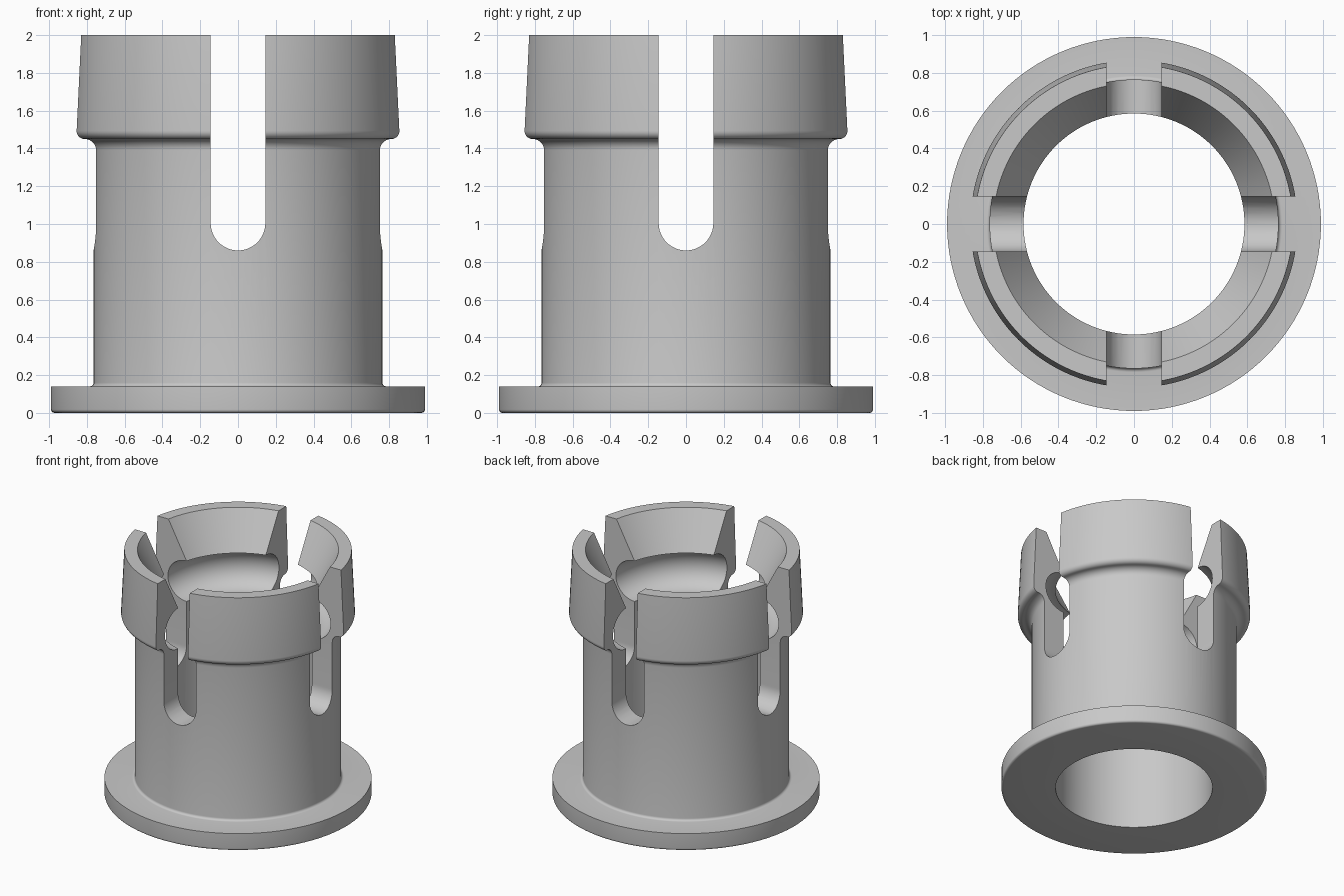
import bpy, bmesh
from math import cos, sin, radians, tau

if "Cube" in bpy.data.objects:
    bpy.data.objects.remove(bpy.data.objects["Cube"])

BORE, BODY, FLANGE = 0.585, 0.765, 0.99
SLOT, SLOT_Z = 0.145, 1.005
SEGMENTS = 128


def arc(cx, cz, r, start, end, steps):
    """Points along an arc, angles in degrees."""
    angles = [radians(start + (end - start) * i / steps) for i in range(steps + 1)]
    return [(cx + r * cos(a), cz + r * sin(a)) for a in angles]


def make_object(name, bm):
    bmesh.ops.recalc_face_normals(bm, faces=bm.faces)
    mesh = bpy.data.meshes.new(name)
    bm.to_mesh(mesh)
    bm.free()
    obj = bpy.data.objects.new(name, mesh)
    bpy.context.collection.objects.link(obj)
    return obj


def lathe(name, profile):
    """Turn a closed (radius, height) profile around the z axis."""
    bm = bmesh.new()
    rings = []
    for i in range(SEGMENTS):
        a = tau * i / SEGMENTS
        rings.append([bm.verts.new((r * cos(a), r * sin(a), z)) for r, z in profile])
    n = len(profile)
    for i, ring in enumerate(rings):
        nxt = rings[(i + 1) % SEGMENTS]
        for j in range(n):
            k = (j + 1) % n
            bm.faces.new((ring[j], nxt[j], nxt[k], ring[k]))
    return make_object(name, bm)


def slot_cutter(name, along_x):
    """Round-bottomed prism running right across the sleeve."""
    outline = arc(0, SLOT_Z, SLOT, 180, 360, 24) + [(SLOT, 2.3), (-SLOT, 2.3)]
    bm = bmesh.new()
    place = (lambda u, v, z: (v, u, z)) if along_x else (lambda u, v, z: (u, v, z))
    ends = [[bm.verts.new(place(u, v, z)) for u, z in outline] for v in (-1.3, 1.3)]
    n = len(outline)
    for i in range(n):
        k = (i + 1) % n
        bm.faces.new((ends[0][i], ends[0][k], ends[1][k], ends[1][i]))
    for end in ends:
        bm.faces.new(end)
    obj = make_object(name, bm)
    obj.hide_render = True
    return obj


# Flange, body, collar, funnel mouth and ring groove in one profile
profile = [(BORE, 0)]
profile += arc(FLANGE - 0.018, 0.018, 0.018, 270, 360, 5)
profile += [(FLANGE, 0.14)]
profile += arc(BODY + 0.02, 0.16, 0.02, 270, 180, 5)
profile += arc(0.825, 1.39, 0.06, 180, 90, 8)
profile += arc(0.825, 1.492, 0.042, 270, 363, 8)[1:]
profile += [(0.843, 2), (0.745, 2)]
profile += arc(BORE, 1.535, 0.165, 90, -90, 20)
sleeve = lathe("flanged_snap_sleeve", profile)

# Crossing slots split the upper part into four fingers
for name, along_x in (("side_slot_cutter", True), ("front_slot_cutter", False)):
    cutter = slot_cutter(name, along_x)
    mod = sleeve.modifiers.new(name, 'BOOLEAN')
    mod.operation = 'DIFFERENCE'
    mod.solver = 'EXACT'
    mod.object = cutter
    bpy.context.view_layer.objects.active = sleeve
    bpy.ops.object.modifier_apply(modifier=mod.name)
    bpy.data.objects.remove(cutter)

# Plain grey material
grey = bpy.data.materials.new("plain_grey")
grey.use_nodes = True
colour = (0.58, 0.58, 0.58, 1)
grey.diffuse_color = colour
grey.node_tree.nodes["Principled BSDF"].inputs["Base Color"].default_value = colour
sleeve.data.materials.clear()
sleeve.data.materials.append(grey)

# Smooth curved surfaces, keep edges sharp
bpy.ops.object.select_all(action='DESELECT')
sleeve.select_set(True)
bpy.context.view_layer.objects.active = sleeve
bpy.ops.object.shade_smooth_by_angle(angle=radians(25))
